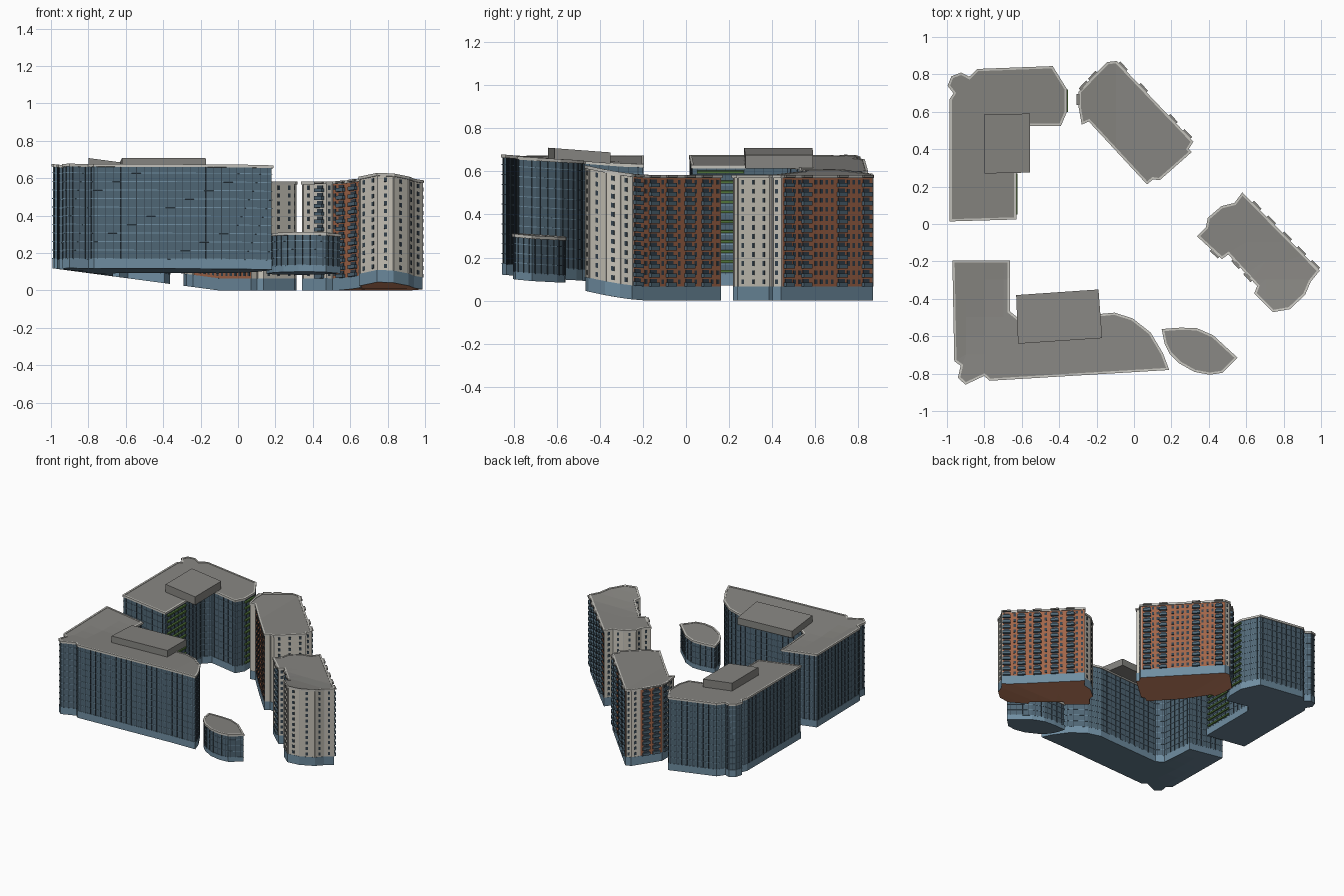
import bpy, bmesh, math
from mathutils import Vector

if "Cube" in bpy.data.objects:
    bpy.data.objects.remove(bpy.data.objects["Cube"])

def mat(name, r, g, b):
    m = bpy.data.materials.new(name)
    m.diffuse_color = (r, g, b, 1)
    m.use_nodes = True
    m.node_tree.nodes["Principled BSDF"].inputs["Base Color"].default_value = m.diffuse_color
    return m

GLASS = mat("dark_glass", 0.08, 0.135, 0.18)
UNDER = mat("glass_underside", 0.13, 0.21, 0.28)
PALE = mat("pale_glass", 0.16, 0.27, 0.36)
DARK = mat("dark_frame", 0.035, 0.055, 0.075)
ROOF = mat("roof_grey", 0.24, 0.235, 0.22)
TRIM = mat("pale_trim", 0.55, 0.54, 0.5)
CREAM = mat("cream_render", 0.6, 0.57, 0.5)
BRICK = mat("brick", 0.36, 0.13, 0.065)
BRICK_UNDER = mat("brick_underside", 0.6, 0.24, 0.13)
GREEN = mat("green_panel", 0.08, 0.17, 0.04)

# The site slopes up to the west and the south; every part follows it
def ground(x, y):
    west = max(0, (-0.1 - x) * 0.133)
    if y < -0.5 or (y < -0.19 and x < 0.3):
        return max(west, 0.12 - (y + 0.85) * 0.075 - max(0, x) * 0.02)
    u = min(1, max(0, (-0.15 - y) / 0.7))
    return max(west, 0.105 * u * u * (3 - 2 * u))

def finish(bm, name, mats, cut=False):
    if cut:
        for axis in (Vector((1, 0, 0)), Vector((0, 1, 0))):
            for i in range(-9, 10):
                geom = bm.verts[:] + bm.edges[:] + bm.faces[:]
                bmesh.ops.bisect_plane(bm, geom=geom, plane_co=axis * (i * 0.1 + 0.003), plane_no=axis)
    bmesh.ops.recalc_face_normals(bm, faces=bm.faces[:])
    for v in bm.verts:
        v.co.z += ground(v.co.x, v.co.y)
    bmesh.ops.triangulate(bm, faces=[f for f in bm.faces if len(f.verts) > 4])
    me = bpy.data.meshes.new(name)
    bm.to_mesh(me)
    bm.free()
    for m in mats:
        me.materials.append(m)
    ob = bpy.data.objects.new(name, me)
    bpy.context.collection.objects.link(ob)

def prism(name, pts, z0, z1, mats, sides, top=0, bottom=0):
    bm = bmesh.new()
    lo = [bm.verts.new((x, y, z0)) for x, y in pts]
    hi = [bm.verts.new((x, y, z1)) for x, y in pts]
    n = len(pts)
    for i in range(n):
        j = (i + 1) % n
        bm.faces.new((lo[i], lo[j], hi[j], hi[i])).material_index = sides[i]
    bm.faces.new(hi).material_index = top
    bm.faces.new(lo[::-1]).material_index = bottom
    finish(bm, name, mats, True)

def edges(pts):
    for i, p in enumerate(pts):
        a, b = Vector(p), Vector(pts[(i + 1) % len(pts)])
        d = (b - a).normalized()
        yield i, a, d, Vector((d.y, -d.x)), (b - a).length

def offset(pts, d):
    norms = [n for _, _, _, n, _ in edges(pts)]
    out = []
    for i, p in enumerate(pts):
        m, k = norms[i - 1], norms[i]
        out.append(Vector(p) + (m + k) * (d / max(0.4, 1 + m.dot(k))))
    return out

def resample(pts):
    out = []
    for _, a, d, _, length in edges(pts):
        n = max(1, math.ceil(length / 0.1))
        out += [a + d * (length * k / n) for k in range(n)]
    return out

# Closed band around an outline
def ring(bm, pts, d0, d1, z0, z1):
    loops = []
    for d, z in ((d0, z0), (d1, z0), (d1, z1), (d0, z1)):
        loops.append([bm.verts.new((p.x, p.y, z)) for p in offset(pts, d)])
    n = len(pts)
    for k in range(4):
        a, b = loops[k], loops[(k + 1) % 4]
        for i in range(n):
            j = (i + 1) % n
            bm.faces.new((a[i], a[j], b[j], b[i]))

# Box fixed to a wall: a is the wall start, d along it, n outwards
def wall_box(bm, a, d, n, u0, u1, z0, z1, depth):
    v = [bm.verts.new((*(a + d * u + n * w), z)) for z in (z0, z1)
         for u, w in ((u0, -0.001), (u1, -0.001), (u1, depth), (u0, depth))]
    for f in ((0, 1, 2, 3), (4, 5, 6, 7), (0, 1, 5, 4), (1, 2, 6, 5), (2, 3, 7, 6), (3, 0, 4, 7)):
        bm.faces.new([v[i] for i in f])

def cornice(name, pts, h):
    bm = bmesh.new()
    ring(bm, resample(pts), -0.006, 0.006, h - 0.012, h + 0.003)
    finish(bm, name + "_cornice", [TRIM])

# Curtain-wall block with podium, floor bands and mullions
def glass_block(name, pts, h, base, floors, z0=0):
    n = len(pts)
    prism(name + "_body", pts, base, h, [GLASS, ROOF], [0] * n, 1)
    prism(name + "_podium", offset(pts, 0.002), z0, base, [PALE, UNDER], [0] * n, 0, 1)
    cornice(name, pts, h)
    bands, mull = bmesh.new(), bmesh.new()
    fine = resample(pts)
    step = (h - base) / floors
    for k in range(floors):
        ring(bands, fine, -0.001, 0.003, base + k * step, base + k * step + 0.004)
    for _, a, d, nrm, length in edges(pts):
        m = max(1, round(length / 0.042))
        for k in range(m):
            u = length * (k + 0.5) / m
            wall_box(mull, a, d, nrm, u - 0.0015, u + 0.0015, base, h - 0.012, 0.004)
    finish(bands, name + "_floor_bands", [PALE])
    finish(mull, name + "_mullions", [DARK])

# Apartment block: walls cream (c) or brick (b), windows and stacked balconies
def apartments(name, pts, kinds, balconies, h=0.58, base=0.065, floors=12):
    sides = ["cb".index(k) for k in kinds]
    prism(name + "_body", pts, base, h, [CREAM, BRICK, ROOF], sides, 2)
    prism(name + "_podium", offset(pts, 0.002), 0, base, [PALE, BRICK_UNDER], [0] * len(pts), 0, 1)
    cornice(name, pts, h)
    win, bal, post, cap = bmesh.new(), bmesh.new(), bmesh.new(), bmesh.new()
    step = (h - base - 0.012) / floors
    for i, a, d, n, length in edges(pts):
        spots = balconies.get(i, ())
        wall_box(post, a, d, n, 0, 0.006, base, h - 0.012, 0.004)
        for s in spots:
            u = s * length
            wall_box(cap, a, d, n, u - 0.029, u + 0.029, h - 0.008, h + 0.003, 0.018)
        gap = 0.034 if kinds[i] == "b" else 0.065
        m = int(length / gap) or (1 if length > 0.04 else 0)
        for f in range(floors):
            z = base + f * step
            for k in range(m):
                u = length * (k + 0.5) / m
                if all(abs(u - s * length) > 0.036 for s in spots):
                    wall_box(win, a, d, n, u - 0.008, u + 0.008, z + 0.012, z + 0.034, 0.002)
            for s in spots:
                u = s * length
                wall_box(bal, a, d, n, u - 0.027, u + 0.027, z, z + 0.02, 0.017)
                wall_box(win, a, d, n, u - 0.02, u + 0.02, z + 0.02, z + 0.036, 0.003)
    finish(win, name + "_windows", [DARK])
    finish(bal, name + "_balconies", [GLASS])
    finish(post, name + "_corner_posts", [TRIM])
    finish(cap, name + "_balcony_roofs", [ROOF])

south = [(-0.965, -0.2), (-0.955, -0.73), (-0.92, -0.755), (-0.935, -0.82), (-0.9, -0.852),
         (-0.8, -0.805), (-0.77, -0.832), (0.18, -0.775), (0.15, -0.695), (0.085, -0.585),
         (-0.01, -0.51), (-0.105, -0.48), (-0.18, -0.487), (-0.62, -0.51), (-0.67, -0.47), (-0.67, -0.2)]
north = [(-0.98, 0.02), (-0.635, 0.03), (-0.635, 0.47), (-0.59, 0.53), (-0.395, 0.53),
         (-0.365, 0.6), (-0.365, 0.72), (-0.438, 0.838), (-0.835, 0.823), (-0.88, 0.78),
         (-0.925, 0.803), (-0.972, 0.785), (-0.99, 0.74), (-0.958, 0.7), (-0.98, 0.665)]
pavilion = [(0.155, -0.567), (0.17, -0.64), (0.195, -0.69), (0.245, -0.74), (0.325, -0.785),
            (0.405, -0.8), (0.47, -0.79), (0.545, -0.715), (0.42, -0.6), (0.335, -0.563), (0.25, -0.56)]
glass_block("south_office", south, 0.555, 0.05, 11)
glass_block("north_office", north, 0.555, 0.05, 11)
glass_block("pavilion", pavilion, 0.2, 0.025, 4, -0.008)

# Rooftop plant rooms overhanging the courtyard
prism("south_plant_room", [(-0.62, -0.64), (-0.17, -0.61), (-0.19, -0.35), (-0.63, -0.38)],
      0.553, 0.605, [ROOF], [0] * 4)
prism("north_plant_room", [(-0.8, 0.27), (-0.555, 0.275), (-0.555, 0.59), (-0.8, 0.587)],
      0.553, 0.615, [ROOF], [0] * 4)

# Green planted ledges on the north office
bm = bmesh.new()
for a, length in ((Vector((-0.635, 0.05)), 0.22), (Vector((-0.365, 0.6)), 0.12)):
    for k in range(11):
        z = 0.06 + k * 0.046
        wall_box(bm, a, Vector((0, 1)), Vector((1, 0)), 0, length, z, z + 0.012, 0.013)
finish(bm, "green_ledges", [GREEN])

north_flat = [(-0.29, 0.705), (-0.29, 0.625), (-0.275, 0.54), (-0.24, 0.555), (0.07, 0.22),
              (0.10, 0.245), (0.135, 0.24), (0.3, 0.385), (0.285, 0.4), (0.31, 0.44),
              (-0.095, 0.865), (-0.14, 0.86), (-0.18, 0.82)]
east_flat = [(0.345, -0.065), (0.47, -0.18), (0.505, -0.155), (0.665, -0.33), (0.65, -0.37),
             (0.745, -0.465), (0.83, -0.45), (0.91, -0.375), (0.94, -0.305), (0.985, -0.25),
             (0.58, 0.16), (0.54, 0.107), (0.47, 0.09), (0.4, 0.03), (0.39, -0.02)]
apartments("north_apartments", north_flat, "cccbcccccbccb",
           {0: (0.5,), 9: (0.08, 0.27, 0.66, 0.93), 12: (0.3, 0.75)})
apartments("east_apartments", east_flat, "ccbccccccbccccc",
           {0: (0.75,), 2: (0.3, 0.7), 9: (0.06, 0.24, 0.43, 0.64, 0.83)})
